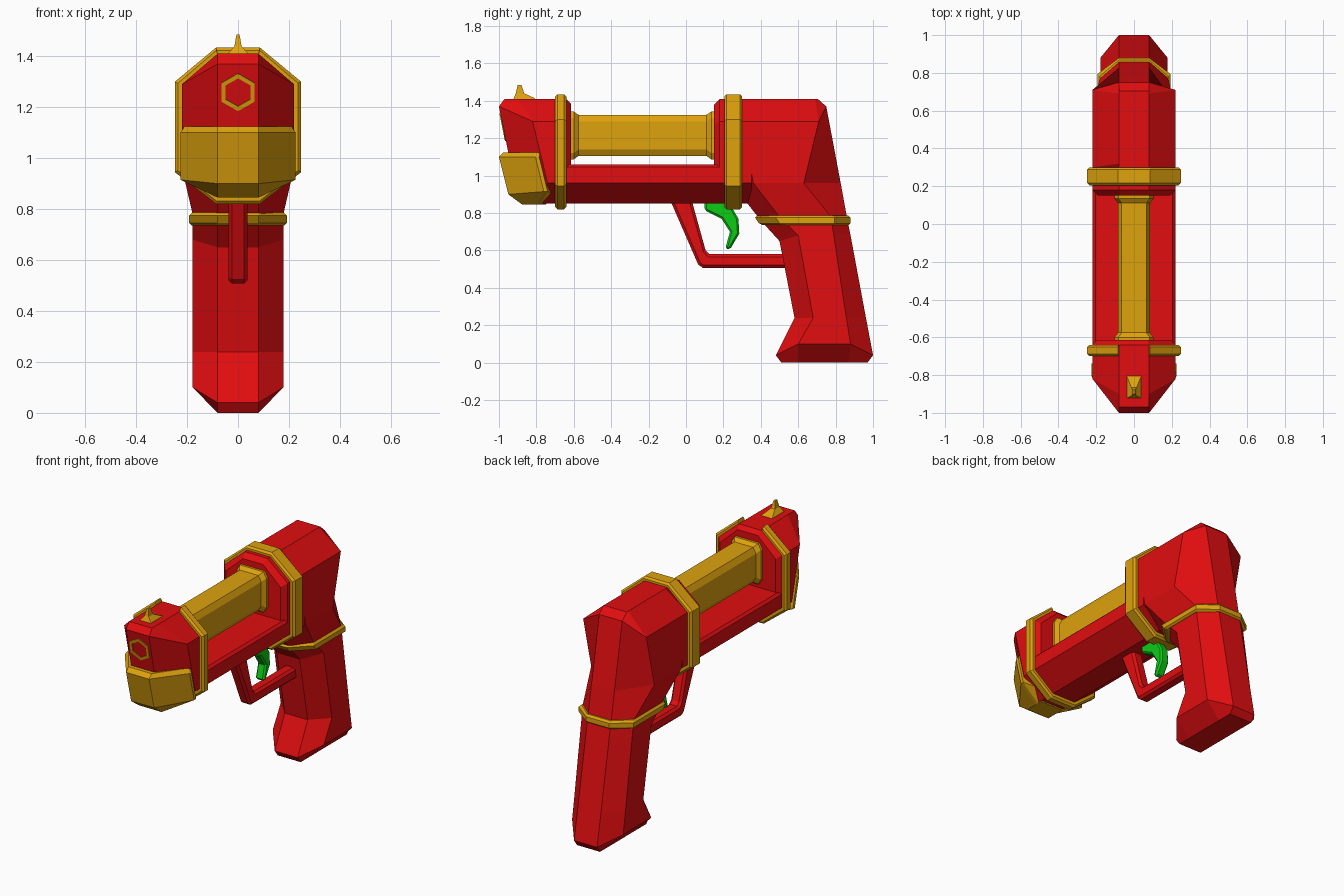
import bpy, bmesh, math
from mathutils import Matrix, Vector

cube = bpy.data.objects.get("Cube")
if cube:
    bpy.data.objects.remove(cube, do_unlink=True)


def material(name, rgb):
    m = bpy.data.materials.new(name)
    m.use_nodes = True
    m.diffuse_color = (*rgb, 1)
    m.node_tree.nodes["Principled BSDF"].inputs["Base Color"].default_value = (*rgb, 1)
    return m


RED = material("red", (0.75, 0.004, 0.005))
GOLD = material("gold", (0.73, 0.36, 0.004))
GREEN = material("green", (0.004, 0.6, 0.008))


def loft(name, rings, mat, closed=False):
    """Skin a list of equal-length point rings; cap both ends unless closed."""
    bm = bmesh.new()
    loops = [[bm.verts.new(p) for p in ring] for ring in rings]
    pairs = list(zip(loops, loops[1:]))
    if closed:
        pairs.append((loops[-1], loops[0]))
    else:
        bm.faces.new(loops[0])
        bm.faces.new(loops[-1])
    n = len(loops[0])
    for a, b in pairs:
        for i in range(n):
            j = (i + 1) % n
            bm.faces.new((a[i], a[j], b[j], b[i]))
    bmesh.ops.remove_doubles(bm, verts=bm.verts, dist=0.0005)
    bmesh.ops.recalc_face_normals(bm, faces=bm.faces)
    mesh = bpy.data.meshes.new(name)
    bm.to_mesh(mesh)
    bm.free()
    mesh.materials.append(mat)
    obj = bpy.data.objects.new(name, mesh)
    bpy.context.collection.objects.link(obj)
    return obj


def mirrored(half):
    return half + [(-x, y, z) for x, y, z in reversed(half)]


def upright(y, hw, fw, z0, c0, c1, z1, notch=None):
    """Eight-sided section across the length; notch drops the middle of the top."""
    half = [(fw, y, z0), (hw, y, c0), (hw, y, c1), (fw, y, z1)]
    if notch:
        half.append((fw - 0.01, y, notch))
    return mirrored(half)


def level(front, side, back, hw, fw=0.08):
    """Eight-sided section up the height: front/back (y, z), side (y0, y1, z)."""
    return mirrored([(fw, *front), (hw, side[0], side[2]),
                     (hw, side[1], side[2]), (fw, *back)])


def strap(name, y0, y1, notch=None):
    rings = []
    for y, d in ((y0, 0.012), (y0 + 0.012, 0), (y1 - 0.012, 0), (y1, 0.012)):
        rings.append(upright(y, 0.248 - d, 0.085, 0.82 + d, 0.945 + d / 2,
                             1.3 - d / 2, 1.435 - d, notch))
    return loft(name, rings, GOLD)


def plate(name, outline, half, bevel, mat):
    """Side outline in (y, z) extruded across the width with softened edges."""
    obj = loft(name, [[(s * half, y, z) for y, z in outline] for s in (-1, 1)], mat)
    mod = obj.modifiers.new("edge", "BEVEL")
    mod.width = bevel
    mod.segments = 1
    mod.limit_method = "ANGLE"
    mod.angle_limit = math.radians(50)
    return obj


# Grip, flowing up into the rear of the housing
loft("grip_and_rear", [
    level((0.51, 0), (0.60, 0.87, 0), (0.97, 0), 0.08),
    level((0.48, 0.04), (0.60, 0.88, 0.10), (1.0, 0.04), 0.178),
    level((0.58, 0.24), (0.68, 0.857, 0.24), (0.962, 0.24), 0.178),
    level((0.50, 0.65), (0.60, 0.79, 0.68), (0.878, 0.69), 0.178),
    level((0.40, 0.76), (0.50, 0.775, 0.78), (0.86, 0.78), 0.178),
    level((0.29, 0.90), (0.36, 0.63, 0.96), (0.827, 0.96), 0.22),
    level((0.27, 1.37), (0.30, 0.71, 1.29), (0.75, 1.37), 0.22),
    level((0.29, 1.41), (0.32, 0.69, 1.41), (0.705, 1.41), 0.08),
], RED)

# Front part of the rear housing
loft("rear_housing", [
    upright(0.15, 0.19, 0.07, 0.87, 0.97, 1.27, 1.38),
    upright(0.18, 0.22, 0.08, 0.85, 0.96, 1.29, 1.41),
    upright(0.35, 0.22, 0.08, 0.85, 0.96, 1.29, 1.41)], RED)

# Lower frame beneath the barrel
loft("lower_frame", [mirrored([(0.08, y, 0.85), (0.22, y, 0.96), (0.22, y, 1.045),
                               (0.205, y, 1.06)]) for y in (-0.68, 0.34)], RED)

# Nose block and its sloped front
loft("nose_block", [
    upright(-0.73, 0.22, 0.08, 0.85, 0.96, 1.29, 1.41),
    upright(-0.64, 0.22, 0.08, 0.85, 0.96, 1.29, 1.41),
    upright(-0.615, 0.195, 0.07, 0.87, 0.97, 1.27, 1.385)], RED)
loft("nose_front", [
    level((-0.87, 0.85), (-0.8, -0.67, 0.85), (-0.65, 0.85), 0.08),
    level((-0.905, 0.90), (-0.74, -0.67, 0.96), (-0.65, 0.90), 0.22),
    level((-1.0, 1.37), (-0.82, -0.67, 1.29), (-0.65, 1.37), 0.22),
    level((-0.97, 1.41), (-0.9, -0.67, 1.41), (-0.65, 1.41), 0.08),
], RED)

# Wrap-around guard under the muzzle
loft("chin_guard", [
    level((-0.875, 0.845), (-0.8, -0.78, 0.845), (-0.75, 0.845), 0.08),
    level((-0.95, 0.90), (-0.76, -0.74, 0.915), (-0.70, 0.90), 0.226),
    level((-1.0, 1.10), (-0.805, -0.785, 1.10), (-0.75, 1.10), 0.226),
    level((-0.975, 1.125), (-0.79, -0.78, 1.125), (-0.75, 1.125), 0.21),
], GOLD)

# Straps around the body and the grip
strap("front_strap", -0.70, -0.64, notch=1.39)
strap("rear_strap", 0.205, 0.30)
loft("grip_strap", [level((0.37 + d + k, z), (0.48 + d + k, 0.795 - d, z),
                          (0.88 - d, z), 0.192 - d)
                    for z, d, k in ((0.735, 0.012, 0.03), (0.745, 0, 0.02),
                                    (0.775, 0, 0), (0.787, 0.012, 0))], GOLD)

# Barrel with flared collars
loft("barrel", [upright(y, 0.085 + d, 0.065 + d, 1.105 - d, 1.14 - d, 1.29 + d, 1.325 + d)
                for y, d in ((-0.63, 0.018), (-0.60, 0.018), (-0.575, 0),
                             (0.11, 0), (0.135, 0.018), (0.16, 0.018))], GOLD)

# Hexagonal muzzle rim, tilted with the nose
tilt = (Matrix.Translation((0, -0.973, 1.26))
        @ Matrix.Rotation(math.atan(0.2), 4, "X"))
loft("muzzle_rim", [[tilt @ Vector((r * math.sin(i * math.pi / 3), y,
                                    r * math.cos(i * math.pi / 3))) for i in range(6)]
                    for r, y in ((0.075, 0.02), (0.075, -0.01),
                                 (0.056, -0.01), (0.056, 0.02))], GOLD, closed=True)

# Front sight spike
loft("front_sight", [[(-w, y0, z), (w, y0, z), (w, y1, z), (-w, y1, z)]
                     for w, y0, y1, z in ((0.04, -0.925, -0.80, 1.405),
                                          (0.036, -0.92, -0.81, 1.415),
                                          (0.014, -0.91, -0.865, 1.44),
                                          (0.006, -0.9, -0.88, 1.485))], GOLD)

# Trigger and its guard
plate("trigger_guard", [(-0.085, 0.87), (0.065, 0.525), (0.09, 0.507), (0.60, 0.507),
                        (0.60, 0.58), (0.125, 0.58), (0.105, 0.60), (0.03, 0.87)],
      0.038, 0.014, RED)
plate("trigger", [(0.10, 0.87), (0.10, 0.815), (0.19, 0.77), (0.235, 0.70),
                  (0.21, 0.61), (0.235, 0.605), (0.285, 0.69), (0.28, 0.77),
                  (0.245, 0.83), (0.245, 0.87)], 0.03, 0.01, GREEN)
